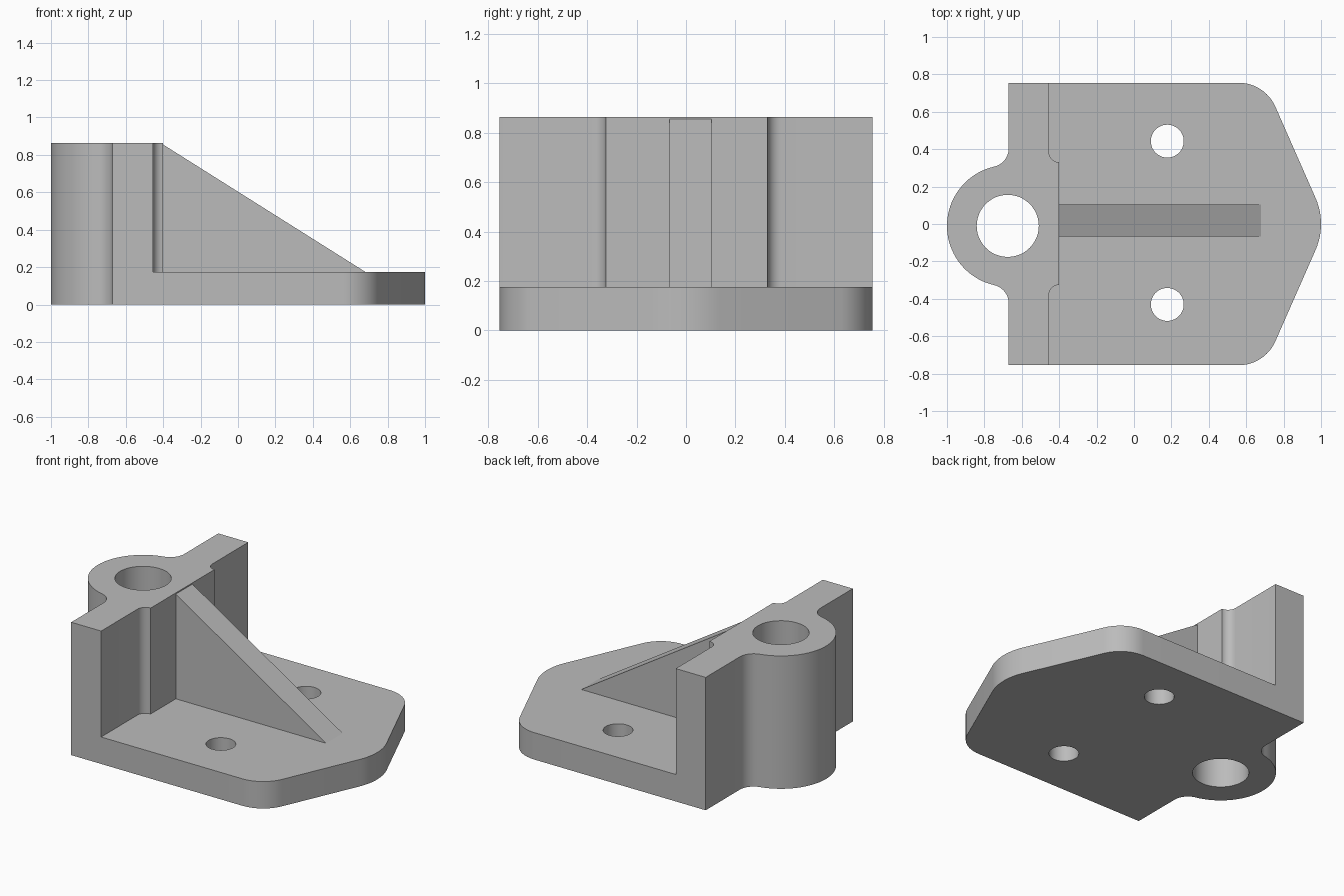
import bpy
import bmesh
import math
from mathutils import Matrix

cube = bpy.data.objects.get("Cube")
if cube:
    bpy.data.objects.remove(cube, do_unlink=True)

grey = bpy.data.materials.new("cast_grey")
grey.use_nodes = True
colour = (0.5, 0.5, 0.5, 1)
grey.diffuse_color = colour
grey.node_tree.nodes["Principled BSDF"].inputs["Base Color"].default_value = colour

TOP, PLATE, HALF = 0.863, 0.175, 0.755


def arc(cx, cy, r, start, end, steps=12):
    """Points along an arc, angles in degrees."""
    angles = [math.radians(start + (end - start) * i / steps) for i in range(steps + 1)]
    return [(cx + r * math.cos(a), cy + r * math.sin(a)) for a in angles]


def extrude(name, points, depth):
    """Solid made by pushing a closed 3D outline along a vector."""
    bm = bmesh.new()
    face = bm.faces.new([bm.verts.new(p) for p in points])
    new = bmesh.ops.extrude_face_region(bm, geom=[face])["geom"]
    bmesh.ops.translate(bm, vec=depth, verts=[v for v in new if isinstance(v, bmesh.types.BMVert)])
    bmesh.ops.recalc_face_normals(bm, faces=bm.faces)
    mesh = bpy.data.meshes.new(name)
    bm.to_mesh(mesh)
    bm.free()
    mesh.materials.append(grey)
    obj = bpy.data.objects.new(name, mesh)
    bpy.context.collection.objects.link(obj)
    return obj


def combine(target, other, operation):
    """Boolean the other solid into the target and discard it."""
    mod = target.modifiers.new(operation, "BOOLEAN")
    mod.operation, mod.solver, mod.object = operation, "EXACT", other
    bpy.context.view_layer.update()
    graph = bpy.context.evaluated_depsgraph_get()
    mesh = bpy.data.meshes.new_from_object(target.evaluated_get(graph))
    target.modifiers.clear()
    target.data = mesh
    bpy.data.objects.remove(other, do_unlink=True)


# Base plate with rounded corners and a blunt pointed end
slant, corner = 23.6, 0.214
near = arc(0.56, corner - HALF, corner, -90, -slant)
nose = arc(0.655, 0, 0.345, -slant, slant)
far = [(x, -y) for x, y in reversed(near)]
outline = [(-0.55, -HALF)] + near + nose + far + [(-0.55, HALF)]
body = extrude("bracket_body", [(x, y, 0) for x, y in outline], (0, 0, PLATE))

# Upright wall with a front pad and a filleted round boss behind
boss_x, boss_y, boss_r, fillet, back = -0.675, -0.01, 0.325, 0.1, -0.67
fx = back - fillet
rise = math.sqrt((boss_r + fillet) ** 2 - (fx - boss_x) ** 2)
tilt = math.degrees(math.atan2(rise, boss_x - fx))
outline = [(back, -HALF), (-0.455, -HALF)]
outline += arc(-0.4, -0.38, 0.055, 180, 90, 8) + arc(-0.4, 0.385, 0.055, 270, 180, 8)
outline += [(-0.455, HALF), (back, HALF)]
outline += arc(fx, boss_y + rise, fillet, 0, -tilt)
outline += arc(boss_x, boss_y, boss_r, 180 - tilt, 180 + tilt, 40)[1:-1]
outline += arc(fx, boss_y - rise, fillet, tilt, 0)
wall = extrude("upright_wall", [(x, y, 0) for x, y in outline], (0, 0, TOP))
combine(body, wall, "UNION")

# Boss bore and two bolt holes
for x, y, r in ((boss_x, boss_y, 0.166), (0.178, 0.443, 0.088), (0.178, -0.43, 0.088)):
    ring = arc(x, y, r, 0, 360, 48)[:-1]
    cutter = extrude("hole_cutter", [(px, py, -0.2) for px, py in ring], (0, 0, 1.4))
    cutter.hide_render = True
    combine(body, cutter, "DIFFERENCE")

# Sloping rib between wall and plate, sunk slightly into both
side = [(-0.42, 0.1), (0.799, 0.1), (-0.4, 0.855), (-0.42, 0.855)]
rib = extrude("support_rib", [(x, -0.067, z) for x, z in side], (0, 0.171, 0))

# Smooth the curved faces, keep the machined edges sharp
bpy.ops.object.select_all(action="DESELECT")
for obj in (body, rib):
    obj.select_set(True)
bpy.context.view_layer.objects.active = body
bpy.ops.object.shade_smooth_by_angle(angle=math.radians(30))
